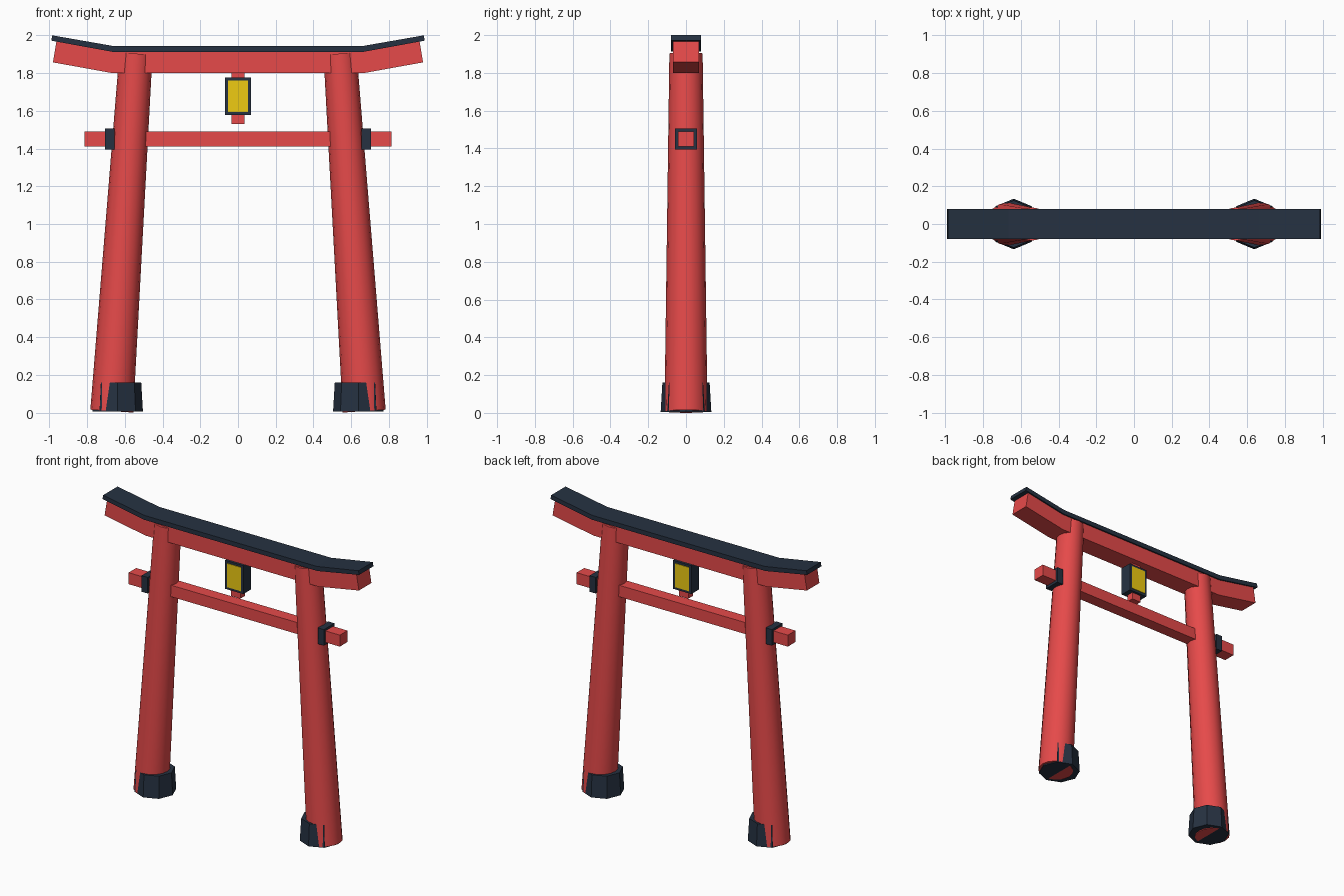
import bpy, bmesh, math
from mathutils import Vector, Matrix

if "Cube" in bpy.data.objects:
    bpy.data.objects.remove(bpy.data.objects["Cube"])


def material(name, rgb):
    m = bpy.data.materials.new(name)
    m.diffuse_color = (*rgb, 1)
    m.use_nodes = True
    m.node_tree.nodes["Principled BSDF"].inputs["Base Color"].default_value = m.diffuse_color
    return m


RED = material("red_paint", (0.79, 0.068, 0.068))
DARK = material("dark_slate", (0.019, 0.031, 0.053))
YELLOW = material("yellow_panel", (0.86, 0.6, 0.006))


def finish(bm, name, mat):
    bmesh.ops.recalc_face_normals(bm, faces=bm.faces)
    me = bpy.data.meshes.new(name)
    bm.to_mesh(me)
    bm.free()
    me.materials.append(mat)
    ob = bpy.data.objects.new(name, me)
    bpy.context.collection.objects.link(ob)
    return ob


def box(name, x, y, z, mat):
    """Box from (min, max) ranges on each axis."""
    bm = bmesh.new()
    size = Vector((x[1] - x[0], y[1] - y[0], z[1] - z[0]))
    mid = Vector((sum(x) / 2, sum(y) / 2, sum(z) / 2))
    bmesh.ops.create_cube(bm, size=1, matrix=Matrix.Translation(mid) @ Matrix.Diagonal((*size, 1)))
    return finish(bm, name, mat)


def column(name, a, b, r1, r2, sides, mat):
    """Tapered cylinder between two points."""
    a, b = Vector(a), Vector(b)
    bm = bmesh.new()
    rot = Vector((0, 0, 1)).rotation_difference(b - a).to_matrix().to_4x4()
    bmesh.ops.create_cone(bm, cap_ends=True, segments=sides, radius1=r1, radius2=r2,
                          depth=(b - a).length, matrix=Matrix.Translation((a + b) / 2) @ rot)
    return finish(bm, name, mat)


def bent_beam(name, lower, upper, half_y, mat):
    """Symmetric x/z profile (right half given, inner to outer) extruded in y."""
    right = lower + upper[::-1]
    outline = right + [(-x, z) for x, z in right[::-1]]
    bm = bmesh.new()
    face = bm.faces.new([bm.verts.new((x, -half_y, z)) for x, z in outline])
    res = bmesh.ops.extrude_face_region(bm, geom=[face])
    verts = [v for v in res["geom"] if isinstance(v, bmesh.types.BMVert)]
    bmesh.ops.translate(bm, verts=verts, vec=(0, 2 * half_y, 0))
    return finish(bm, name, mat)


# Leaning pillars, stone feet and beam collars on both sides
for side, s in (("left", -1), ("right", 1)):
    pillar = column(f"{side}_pillar", (s * 0.669, 0, 0.008), (s * 0.541, 0, 1.903),
                    0.114, 0.088, 16, RED)
    for p in pillar.data.polygons:
        p.use_smooth = len(p.vertices) == 4
    column(f"{side}_foot", (s * 0.638, 0, 0.006), (s * 0.638, 0, 0.16), 0.134, 0.125, 8, DARK)
    box(f"{side}_collar", sorted((s * 0.656, s * 0.704)), (-0.058, 0.058), (1.394, 1.506), DARK)

# Lower tie beam
box("tie_beam", (-0.815, 0.815), (-0.042, 0.042), (1.411, 1.491), RED)

# Upper lintel with raised ends, and its roof cap
bent_beam("lintel", [(0.667, 1.80), (0.981, 1.857)], [(0.65, 1.914), (0.962, 1.97)], 0.069, RED)
bent_beam("roof_cap", [(0.667, 1.913), (0.99, 1.972)], [(0.664, 1.944), (0.985, 2.0)], 0.079, DARK)

# Hanging plaque: stem, frame and a panel on each face
box("plaque_stem", (-0.035, 0.035), (-0.025, 0.025), (1.53, 1.81), RED)
box("plaque_frame", (-0.07, 0.07), (-0.042, 0.042), (1.578, 1.777), DARK)
for side, s in (("front", -1), ("back", 1)):
    box(f"plaque_{side}_panel", (-0.054, 0.054), sorted((s * 0.03, s * 0.046)), (1.595, 1.761), YELLOW)
